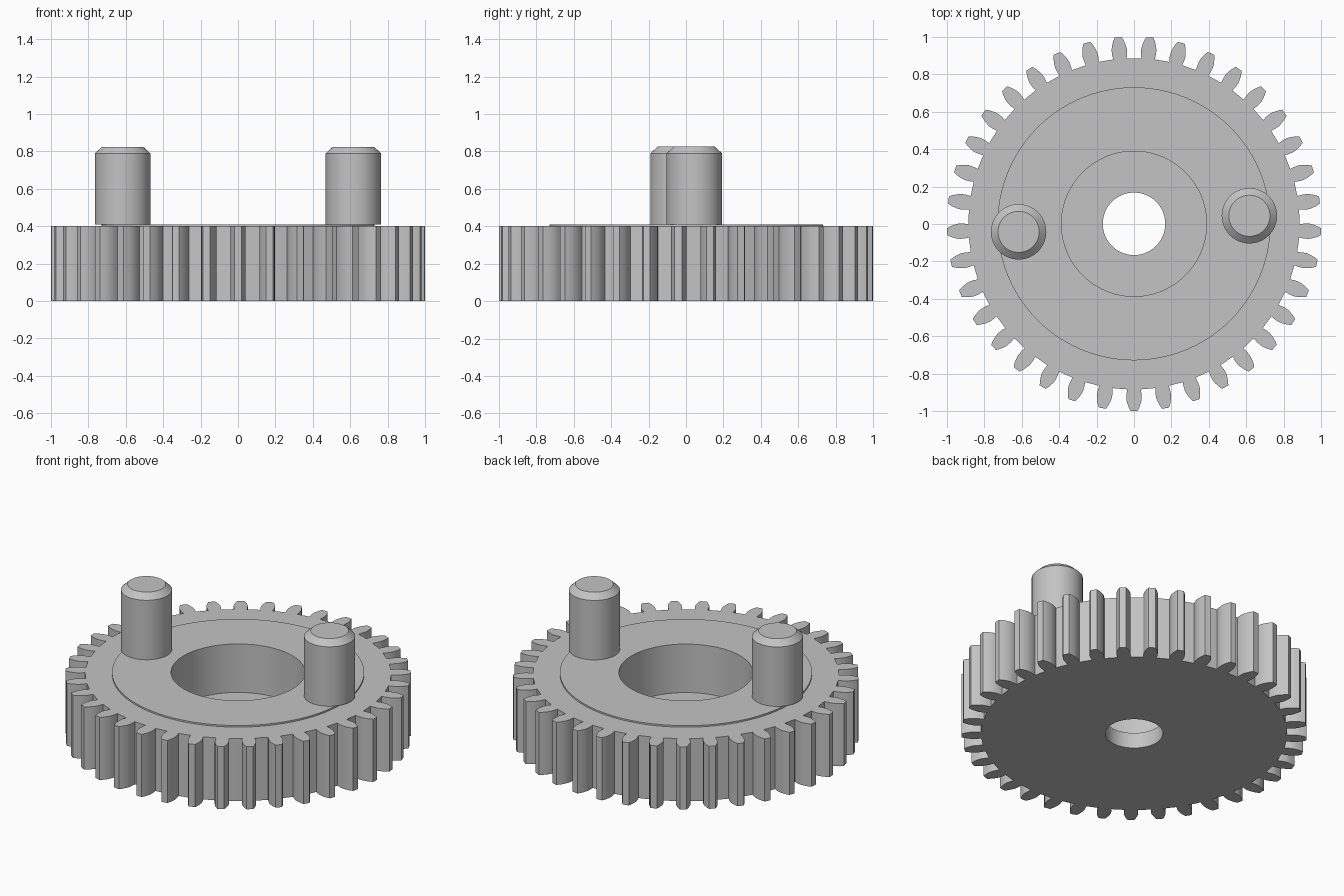
import bpy, bmesh
from math import sin, cos, pi, radians

cube = bpy.data.objects.get("Cube")
if cube:
    bpy.data.objects.remove(cube, do_unlink=True)

TEETH = 37
ROOT = 0.885

steel = bpy.data.materials.new("grey_steel")
steel.use_nodes = True
grey = (0.55, 0.55, 0.55, 1)
steel.diffuse_color = grey
steel.node_tree.nodes["Principled BSDF"].inputs["Base Color"].default_value = grey


def circle(radius, count=96):
    return [(radius * cos(2 * pi * i / count), radius * sin(2 * pi * i / count))
            for i in range(count)]


def gear_outline():
    """Closed tooth outline, with one tooth pointing to the front."""
    # (radius, half width) up one flank of a tooth
    flank = [(ROOT, 0.036), (0.91, 0.040), (0.935, 0.041),
             (0.955, 0.037), (0.98, 0.029), (1.0, 0.019)]
    pitch = 2 * pi / TEETH
    points = []
    for k in range(TEETH):
        a = k * pitch - pi / 2
        side = [(r, -w) for r, w in flank] + [(r, w) for r, w in reversed(flank)]
        points += [(r * cos(a) - w * sin(a), r * sin(a) + w * cos(a)) for r, w in side]
        mid = a + pitch / 2
        points.append((ROOT * cos(mid), ROOT * sin(mid)))
    return points


def ring(bm, loop, z):
    return [bm.verts.new((x, y, z)) for x, y in loop]


def wall(bm, low, z_low, high, z_high):
    """Band of quads joining two loops with equal point counts."""
    a, b = ring(bm, low, z_low), ring(bm, high, z_high)
    for i in range(len(a)):
        j = (i + 1) % len(a)
        bm.faces.new((a[i], a[j], b[j], b[i]))


def cap(bm, z, *loops):
    """Flat face bounded by an outer loop and optional inner loops."""
    edges = []
    for loop in loops:
        v = ring(bm, loop, z)
        edges += [bm.edges.new((v[i - 1], v[i])) for i in range(len(v))]
    bmesh.ops.triangle_fill(bm, edges=edges, use_beauty=True, normal=(0, 0, 1))


def finish(bm, name, location):
    bmesh.ops.remove_doubles(bm, verts=bm.verts[:], dist=0.0001)
    bmesh.ops.recalc_face_normals(bm, faces=bm.faces[:])
    mesh = bpy.data.meshes.new(name)
    bm.to_mesh(mesh)
    bm.free()
    mesh.materials.append(steel)
    obj = bpy.data.objects.new(name, mesh)
    obj.location = location
    bpy.context.collection.objects.link(obj)
    bpy.ops.object.select_all(action='DESELECT')
    obj.select_set(True)
    bpy.context.view_layer.objects.active = obj
    bpy.ops.object.shade_smooth_by_angle(angle=radians(20))


# Gear body with raised hub, counterbore and through hole
outline, hub, bore, hole = gear_outline(), circle(0.73), circle(0.388), circle(0.167)
TOP, HUB_TOP, FLOOR = 0.4, 0.41, 0.1
bm = bmesh.new()
wall(bm, outline, 0, outline, TOP)
cap(bm, TOP, outline, hub)
wall(bm, hub, TOP, hub, HUB_TOP)
cap(bm, HUB_TOP, hub, bore)
wall(bm, bore, FLOOR, bore, HUB_TOP)
cap(bm, FLOOR, bore, hole)
wall(bm, hole, 0, hole, FLOOR)
cap(bm, 0, outline, hole)
finish(bm, "gear_body", (0, 0.001, 0))

# Two chamfered drive pins on opposite sides of the hub
for name, side in (("left_pin", 1), ("right_pin", -1)):
    bm = bmesh.new()
    shaft, tip = circle(0.148, 64), circle(0.11, 64)
    cap(bm, 0, shaft)
    wall(bm, shaft, 0, shaft, 0.38)
    wall(bm, shaft, 0.38, tip, 0.415)
    cap(bm, 0.415, tip)
    finish(bm, name, (side * 0.617, side * 0.043 + 0.001, HUB_TOP))
